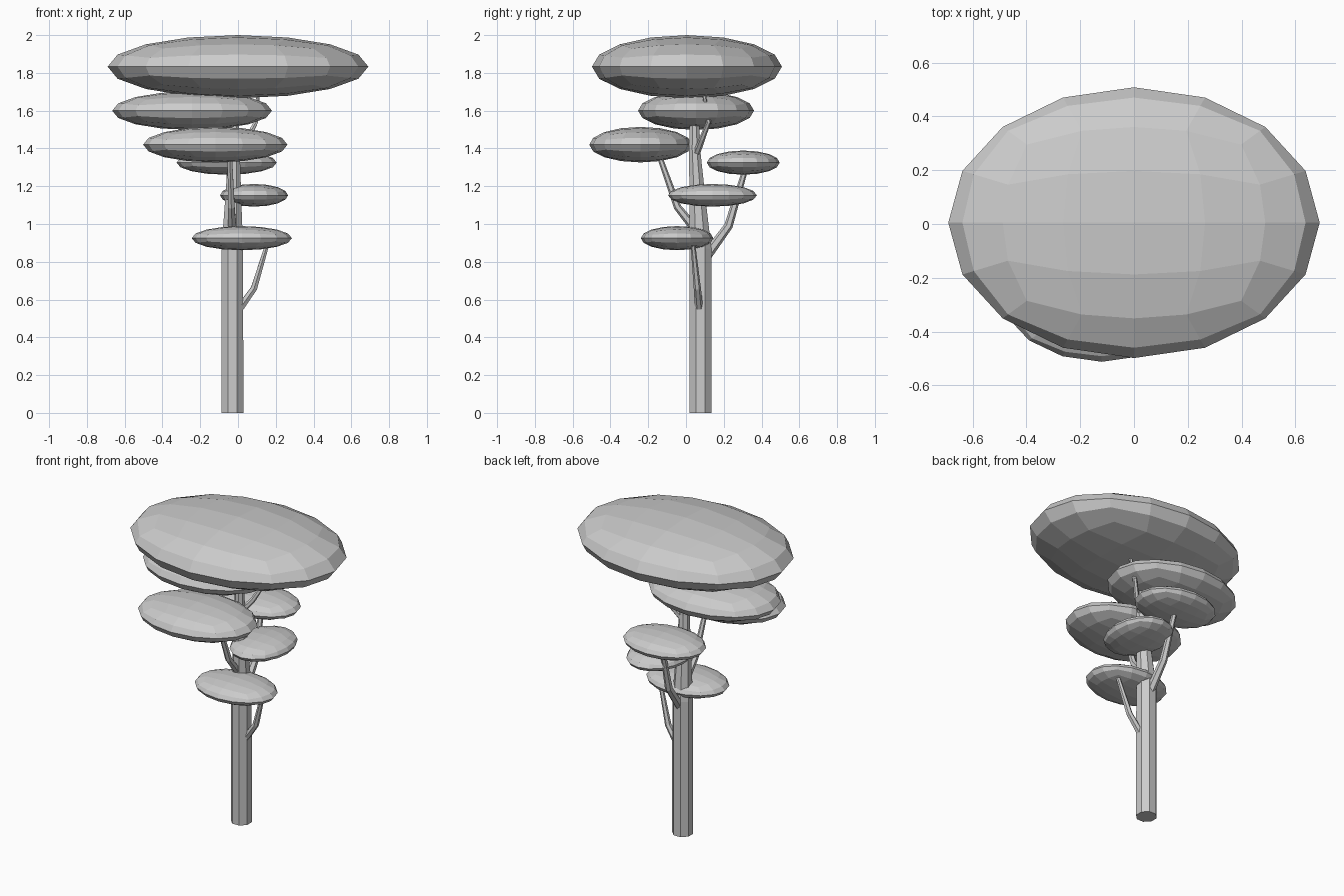
import bpy, bmesh, math
from mathutils import Vector

if "Cube" in bpy.data.objects:
    bpy.data.objects.remove(bpy.data.objects["Cube"])


def add_object(name, bm):
    bmesh.ops.recalc_face_normals(bm, faces=bm.faces[:])
    mesh = bpy.data.meshes.new(name)
    bm.to_mesh(mesh)
    bm.free()
    obj = bpy.data.objects.new(name, mesh)
    bpy.context.collection.objects.link(obj)
    return obj


def foliage(name, centre, radii):
    """Flattened ball made from a rounded 4x4 cube."""
    bm = bmesh.new()
    bmesh.ops.create_cube(bm, size=2)
    bmesh.ops.subdivide_edges(bm, edges=bm.edges[:], cuts=3, use_grid_fill=True)
    for v in bm.verts:
        # even angular spacing on the sphere, then squash
        p = Vector([math.tan(c * math.pi / 4) for c in v.co]).normalized()
        v.co = Vector([centre[i] + p[i] * radii[i] for i in range(3)])
    add_object(name, bm)


def limb(name, path, sides, level=False):
    """Tapered polygonal tube through (x, y, z, radius) points."""
    bm = bmesh.new()
    pts = [Vector(p[:3]) for p in path]
    rings = []
    for i, p in enumerate(pts):
        d = pts[min(i + 1, len(pts) - 1)] - pts[max(i - 1, 0)]
        if level:
            d = Vector((0, 0, 1))
        u = (Vector((1, 0, 0)) - d * (d.x / d.length_squared)).normalized()
        w = d.normalized().cross(u)
        ring = []
        for k in range(sides):
            a = 2 * math.pi * (k + 0.5) / sides
            ring.append(bm.verts.new(p + (u * math.cos(a) + w * math.sin(a)) * path[i][3]))
        rings.append(ring)
    for a, b in zip(rings, rings[1:]):
        for k in range(sides):
            n = (k + 1) % sides
            bm.faces.new((a[k], a[n], b[n], b[k]))
    bm.faces.new(rings[0])
    bm.faces.new(rings[-1])
    add_object(name, bm)


# Foliage pads, top to bottom
pads = [
    ("top_canopy", (0, 0.005, 1.833), (0.69, 0.503, 0.167)),
    ("left_canopy", (-0.243, 0.053, 1.60), (0.423, 0.307, 0.102)),
    ("front_canopy", (-0.12, -0.24, 1.42), (0.382, 0.272, 0.094)),
    ("back_canopy", (-0.06, 0.303, 1.325), (0.265, 0.193, 0.064)),
    ("right_canopy", (0.085, 0.14, 1.152), (0.18, 0.235, 0.06)),
    ("low_canopy", (0.02, -0.047, 0.925), (0.265, 0.192, 0.064)),
]
for pad in pads:
    foliage(*pad)

# Trunk: straight below, leaning and thinner above
limb("trunk", [(-0.03, 0.077, 0, 0.063), (-0.03, 0.077, 0.87, 0.062),
               (-0.025, 0.06, 1.15, 0.045), (-0.02, 0.045, 1.40, 0.032),
               (-0.02, 0.047, 1.70, 0.022)], 8, level=True)

# Branches reaching the pads
limb("low_branch", [(0.00, 0.07, 0.54, 0.022), (0.085, 0.06, 0.66, 0.019),
                    (0.16, 0.035, 0.91, 0.012)], 6)
limb("back_branch", [(-0.03, 0.10, 0.82, 0.028), (-0.035, 0.225, 0.99, 0.023),
                     (-0.05, 0.32, 1.31, 0.014)], 6)
limb("front_branch", [(-0.03, 0.06, 0.96, 0.025), (-0.035, -0.045, 1.09, 0.02),
                      (-0.045, -0.155, 1.40, 0.013)], 6)
limb("top_branch", [(-0.02, 0.05, 1.36, 0.02), (0.05, 0.085, 1.45, 0.016),
                    (0.095, 0.12, 1.54, 0.013), (0.11, 0.09, 1.72, 0.009)], 6)
